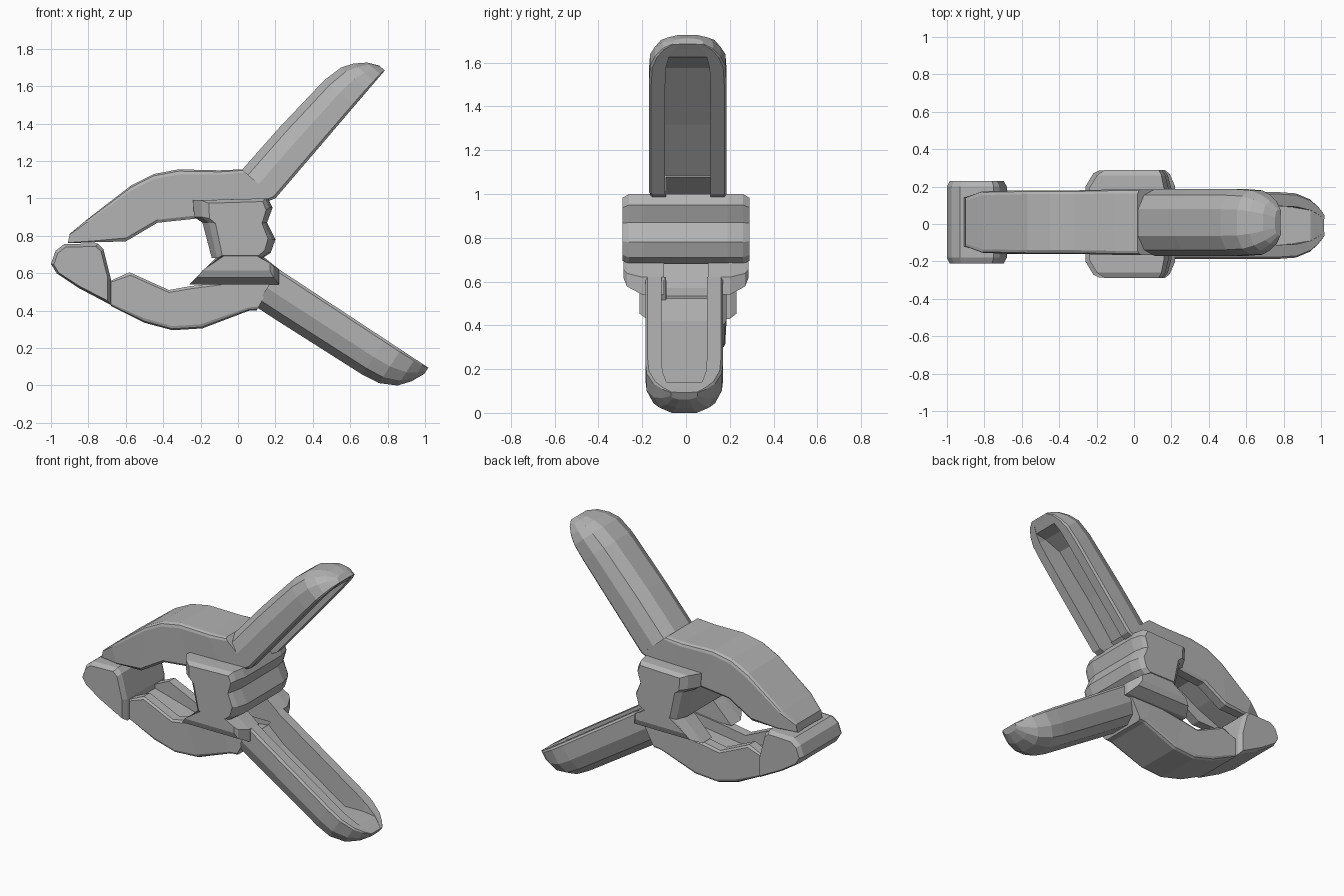
import bpy, bmesh
from mathutils import Vector

cube = bpy.data.objects.get("Cube")
if cube:
    bpy.data.objects.remove(cube)

grey = bpy.data.materials.new("mid_grey")
grey.use_nodes = True
COLOUR = (0.45, 0.45, 0.45, 1)
grey.diffuse_color = COLOUR
grey.node_tree.nodes["Principled BSDF"].inputs["Base Color"].default_value = COLOUR


def skin(name, rings, bevel=0):
    """Join matching rings of points into one closed solid."""
    bm = bmesh.new()
    loops = [[bm.verts.new(p) for p in ring] for ring in rings]
    n = len(loops[0])
    for a, b in zip(loops, loops[1:]):
        for i in range(n):
            j = (i + 1) % n
            bm.faces.new((a[i], a[j], b[j], b[i]))
    bm.faces.new(loops[0])
    bm.faces.new(loops[-1][::-1])
    bmesh.ops.recalc_face_normals(bm, faces=bm.faces)
    mesh = bpy.data.meshes.new(name)
    bm.to_mesh(mesh)
    bm.free()
    mesh.materials.append(grey)
    obj = bpy.data.objects.new(name, mesh)
    bpy.context.collection.objects.link(obj)
    if bevel:
        mod = obj.modifiers.new("Bevel", 'BEVEL')
        mod.width = bevel
        mod.segments = 2
        mod.limit_method = 'ANGLE'
    return obj


def channel(inner, outer, w, rnd, depth, yc):
    """U-shaped section: inner side grooved, outer side rounded by rnd."""
    a, b = Vector((inner[0], 0, inner[1])), Vector((outer[0], 0, outer[1]))
    half = [(0.58, depth), (0.58, 0), (0.94, 0), (1, 0.06), (1, 1 - 0.5 * rnd),
            (1 - 0.18 * rnd, 1 - 0.18 * rnd), (1 - 0.6 * rnd, 1)]
    pts = half + [(-y, h) for y, h in reversed(half)]
    return [a.lerp(b, h) + Vector((0, yc + y * w, 0)) for y, h in pts]


def handle(start, axis, normal, stations, yc):
    """Straight grip: each station is distance, half width, thickness, groove."""
    rings = []
    for u, w, t, depth in stations:
        p = (start[0] + axis[0] * u, start[1] + axis[1] * u)
        q = (p[0] + normal[0] * t, p[1] + normal[1] * t)
        rings.append(channel(p, q, w, 1, depth, yc))
    return rings


def arm(stations, yc):
    return [channel(p, q, w, 0.2, d, yc) for p, q, w, d in stations]


def slab(profile, layers, centre):
    """Front profile carried through y, scaled per layer about a centre."""
    cx, cz = centre
    return [[(cx + (x - cx) * sx, y, cz + (z - cz) * sz) for x, z in profile]
            for y, sx, sz in layers]


# Upper half: jaw arm, then grip
upper_arm = arm([
    ((-.91, .76), (-.9, .81), .13, .05),
    ((-.78, .765), (-.81, .885), .165, .1),
    ((-.6, .77), (-.57, 1.07), .17, .3),
    ((-.43, .87), (-.45, 1.13), .17, .3),
    ((-.24, .89), (-.32, 1.155), .17, .3),
    ((0, .92), (-.1, 1.15), .175, .3),
    ((.2, 1.0), (.02, 1.155), .175, .5)], .01)
skin("upper_jaw_arm", upper_arm)
skin("upper_handle", handle((.2, 1.0), (.65, .76), (-.76, .65), [
    (0, .178, .235, .55), (.3, .178, .23, .6), (.65, .178, .212, .6),
    (.76, .172, .188, .35), (.82, .15, .15, .02), (.87, .115, .1, .02),
    (.9, .07, .04, .02)], .008))

# Lower half: jaw arm, then grip
lower_arm = arm([
    ((-.68, .56), (-.68, .425), .17, .2),
    ((-.58, .605), (-.5, .335), .17, .4),
    ((-.37, .51), (-.35, .295), .17, .3),
    ((-.26, .53), (-.19, .305), .17, .3),
    ((0, .56), (.06, .4), .175, .4),
    ((.22, .62), (.1, .4), .175, .5)], .01)
skin("lower_jaw_arm", lower_arm)
skin("lower_handle", handle((.22, .62), (.835, -.55), (-.55, -.835), [
    (0, .178, .235, .5), (.15, .178, .234, .6), (.68, .178, .225, .6),
    (.78, .172, .214, .3), (.87, .14, .17, .02), (.92, .1, .11, .02),
    (.955, .06, .04, .02)], -.008))

# Jaw pad bar across the tip
pad = [(-1, .65), (-.975, .72), (-.93, .755), (-.75, .76), (-.72, .73),
       (-.68, .57), (-.68, .43), (-.85, .52), (-.97, .6)]
skin("jaw_pad", slab(pad, [(-.212, .9, .88), (-.18, 1, 1), (.2, 1, 1),
                           (.23, .9, .88)], (-.85, .62)))

# Pivot sleeve between the arms
sleeve = [(-.24, .99), (-.235, .9), (-.19, .87), (-.14, .68), (.13, .68),
          (.175, .71), (.2, .78), (.155, .87), (.185, .95), (.16, 1.0)]
skin("pivot_sleeve", slab(sleeve, [(-.29, .72, .9), (-.26, .86, 1),
                                   (-.19, 1, 1), (.19, 1, 1),
                                   (.26, .86, 1), (.29, .72, .9)], (.06, .83)))

# Lower pivot ears, one on each side
ear = [(-.26, .54), (.22, .54), (.22, .62), (.12, .7), (-.1, .7)]
for side, name in ((1, "left_pivot_ear"), (-1, "right_pivot_ear")):
    layers = [(side * .1, 1, 1), (side * .2, 1, 1), (side * .27, .85, .75),
              (side * .285, .75, .5)]
    skin(name, slab(ear, layers, (.02, .69)))
